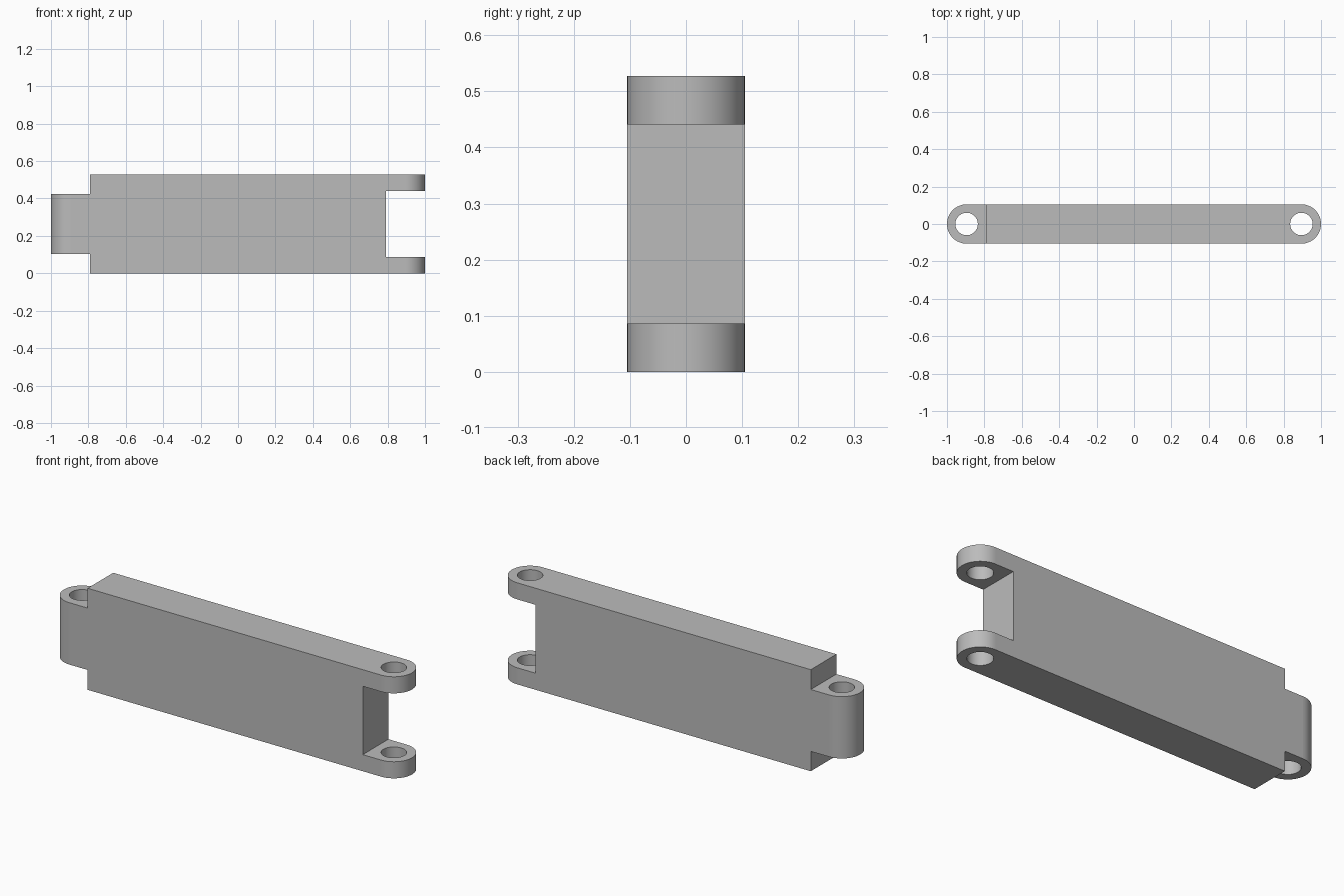
import bpy
from math import cos, sin, pi

cube = bpy.data.objects.get("Cube")
if cube:
    bpy.data.objects.remove(cube, do_unlink=True)

R = 0.105            # half thickness and lug radius
PIN = 1 - R          # pin hole centre along x
SHOULDER = 0.79      # where the body ends and the lugs begin
HEIGHT = 0.527
HOLE = 0.06
SEGS = 64

grey = bpy.data.materials.new("plain_grey")
grey.use_nodes = True
colour = (0.5, 0.5, 0.5, 1)
grey.diffuse_color = colour
grey.node_tree.nodes["Principled BSDF"].inputs["Base Color"].default_value = colour


def prism(name, outline, offset):
    """Closed prism between the outline and a copy moved by offset."""
    n = len(outline)
    verts = list(outline) + [tuple(a + b for a, b in zip(p, offset)) for p in outline]
    faces = [list(range(n))[::-1], list(range(n, 2 * n))]
    faces += [(i, (i + 1) % n, n + (i + 1) % n, n + i) for i in range(n)]
    mesh = bpy.data.meshes.new(name)
    mesh.from_pydata(verts, [], faces)
    mesh.materials.append(grey)
    obj = bpy.data.objects.new(name, mesh)
    bpy.context.collection.objects.link(obj)
    return obj


def arc(cx, radius, start, sweep, z):
    steps = round(SEGS * sweep / (2 * pi))
    count = steps if sweep > 6 else steps + 1
    angles = [start + sweep * i / steps for i in range(count)]
    return [(cx + radius * cos(a), radius * sin(a), z) for a in angles]


# Side silhouette: fork on the left end, single tongue on the right end
half = [(1.2, 0), (1.2, 0.086), (SHOULDER, 0.086)]
mirrored = [(x, HEIGHT - z) for x, z in reversed(half)]
tongue = [(-SHOULDER, HEIGHT), (-SHOULDER, 0.424), (-1.2, 0.424)]
tongue += [(x, HEIGHT - z) for x, z in reversed(tongue)]
link = prism("hinge_link", [(x, -0.2, z) for x, z in half + mirrored + tongue],
             (0, 0.4, 0))

# Rounded plan outline and the pin holes
up = (0, 0, HEIGHT + 0.2)
plan = prism("plan_cutter", arc(PIN, R, -pi / 2, pi, -0.1)
             + arc(-PIN, R, pi / 2, pi, -0.1), up)
cutters = [(plan, 'INTERSECT')]
for name, x in (("fork_hole_cutter", PIN), ("tongue_hole_cutter", -PIN)):
    cutters.append((prism(name, arc(x, HOLE, 0, 2 * pi, -0.1), up), 'DIFFERENCE'))

# Make every mesh face outwards before cutting
import bmesh
for obj in [link] + [c for c, _ in cutters]:
    bm = bmesh.new()
    bm.from_mesh(obj.data)
    bmesh.ops.recalc_face_normals(bm, faces=bm.faces)
    bm.to_mesh(obj.data)
    bm.free()

for cutter, operation in cutters:
    cutter.hide_render = True
    mod = link.modifiers.new(cutter.name, 'BOOLEAN')
    mod.object, mod.operation, mod.solver = cutter, operation, 'EXACT'

# Bake the cuts and drop the cutters
graph = bpy.context.evaluated_depsgraph_get()
result = bpy.data.meshes.new_from_object(link.evaluated_get(graph))
link.modifiers.clear()
link.data = result
for cutter, _ in cutters:
    bpy.data.objects.remove(cutter, do_unlink=True)

# Smooth only the curved walls; flat faces stay crisp
for face in result.polygons:
    face.use_smooth = max(abs(c) for c in face.normal) < 0.9999
